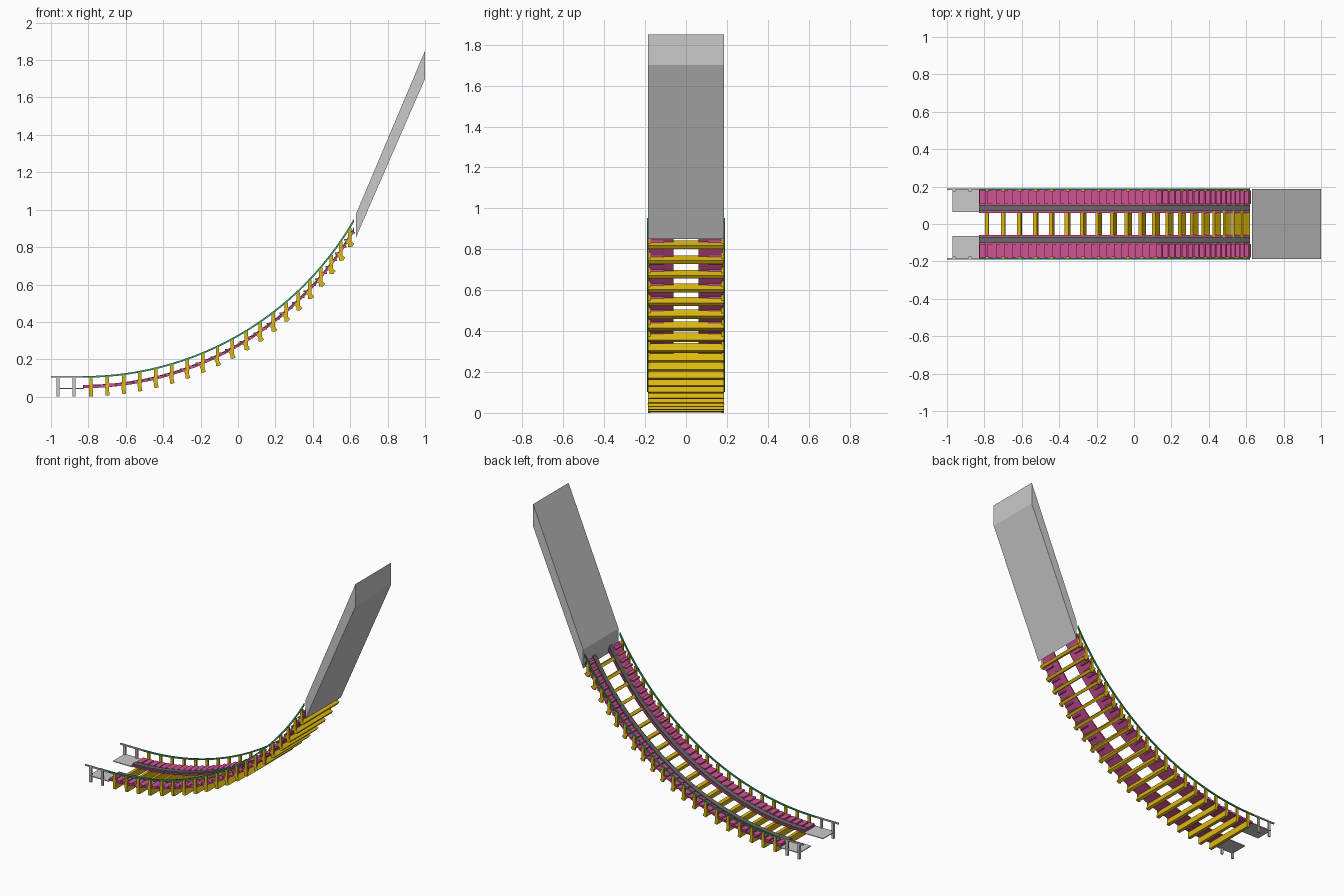
import bpy, bmesh, math
from mathutils import Matrix, Vector

if "Cube" in bpy.data.objects:
    bpy.data.objects.remove(bpy.data.objects["Cube"])

def srgb(r, g, b):
    return tuple(((c / 255 + 0.055) / 1.055) ** 2.4 for c in (r, g, b)) + (1,)

def mat(name, r, g, b):
    m = bpy.data.materials.new(name)
    m.diffuse_color = srgb(r, g, b)
    m.use_nodes = True
    m.node_tree.nodes["Principled BSDF"].inputs["Base Color"].default_value = m.diffuse_color
    return m

GREY = mat("light_grey", 202, 202, 202)
DARK = mat("dark_grey", 105, 105, 105)
PINK = mat("pink", 208, 82, 148)
YELLOW = mat("yellow", 220, 184, 16)
GREEN = mat("green", 60, 165, 105)

# Track path: 60 degree arc, flat at the low end
R, X0, SPAN = 1.674, -0.83, math.radians(60)

def path(t, z=0.0):
    a = SPAN * t
    return X0 + R * math.sin(a), z + R * (1 - math.cos(a)), a

def finish(bm, name, material):
    bmesh.ops.recalc_face_normals(bm, faces=bm.faces)
    me = bpy.data.meshes.new(name)
    bm.to_mesh(me)
    bm.free()
    me.materials.append(material)
    ob = bpy.data.objects.new(name, me)
    bpy.context.collection.objects.link(ob)
    return ob

def add_box(bm, c, size, tilt=0.0):
    m = (Matrix.Translation(c) @ Matrix.Rotation(-tilt, 4, 'Y')
         @ Matrix.Diagonal((*size, 1)))
    bmesh.ops.create_cube(bm, size=1, matrix=m)

def sweep(name, y0, y1, z, thick, material, steps=40):
    """Rectangular bar following the arc, mirrored to both sides."""
    bm = bmesh.new()
    for s in (-1, 1):
        rings = []
        for i in range(steps + 1):
            x, pz, a = path(i / steps, z)
            # vertical end cuts: thickness measured square to the track
            h = thick / 2 / math.cos(a)
            rings.append([bm.verts.new((x, s * y, pz + d))
                          for y, d in ((y0, -h), (y1, -h), (y1, h), (y0, h))])
        for a, b in zip(rings, rings[1:]):
            for k in range(4):
                bm.faces.new((a[k], a[(k + 1) % 4], b[(k + 1) % 4], b[k]))
        bm.faces.new(rings[0])
        bm.faces.new(rings[-1])
    return finish(bm, name, material)

# Walkway boards, running rails and handrails
sweep("walkway_boards", 0.06, 0.182, 0.05, 0.008, PINK)
sweep("running_rails", 0.07, 0.102, 0.058, 0.010, DARK)
sweep("handrails", 0.181, 0.190, 0.106, 0.009, GREEN)

# Stair treads on the outer side of each rail
bm = bmesh.new()
for i in range(40):
    x, z, a = path((i + 0.5) / 40, 0.058)
    for s in (-1, 1):
        add_box(bm, (x, s * 0.144, z), (0.036, 0.072, 0.009))
finish(bm, "stair_treads", PINK)

# Cross ties, tilted with the track, and upright posts
ties, posts = bmesh.new(), bmesh.new()
for i in range(20):
    x, z, a = path((i + 0.5) / 20)
    add_box(ties, (x, 0, z + 0.023), (0.02, 0.37, 0.044), a)
    for s in (-1, 1):
        add_box(posts, (x, s * 0.180, z + 0.053), (0.018, 0.012, 0.102))
finish(ties, "cross_ties", YELLOW)
finish(posts, "handrail_posts", YELLOW)

# Loading platform with its own rail and posts at the low end
bm = bmesh.new()
for s in (-1, 1):
    add_box(bm, (-0.898, s * 0.126, 0.043), (0.144, 0.125, 0.005))
finish(bm, "platform_decks", GREY)
bm = bmesh.new()
for s in (-1, 1):
    add_box(bm, (-0.915, s * 0.1855, 0.106), (0.17, 0.009, 0.009))
    for x in (-0.963, -0.876):
        add_box(bm, (x, s * 0.180, 0.053), (0.016, 0.012, 0.106))
finish(bm, "platform_rails", GREY)

# Sloping block at the high end
bm = bmesh.new()
prof = [(0.63, 0.85), (1.0, 1.70), (1.0, 1.85), (0.63, 0.975)]
f = bm.faces.new([bm.verts.new((x, -0.187, z)) for x, z in prof])
ext = bmesh.ops.extrude_face_region(bm, geom=[f])
bmesh.ops.translate(bm, vec=Vector((0, 0.374, 0)),
                    verts=[v for v in ext["geom"] if isinstance(v, bmesh.types.BMVert)])
finish(bm, "slope_block", GREY)
